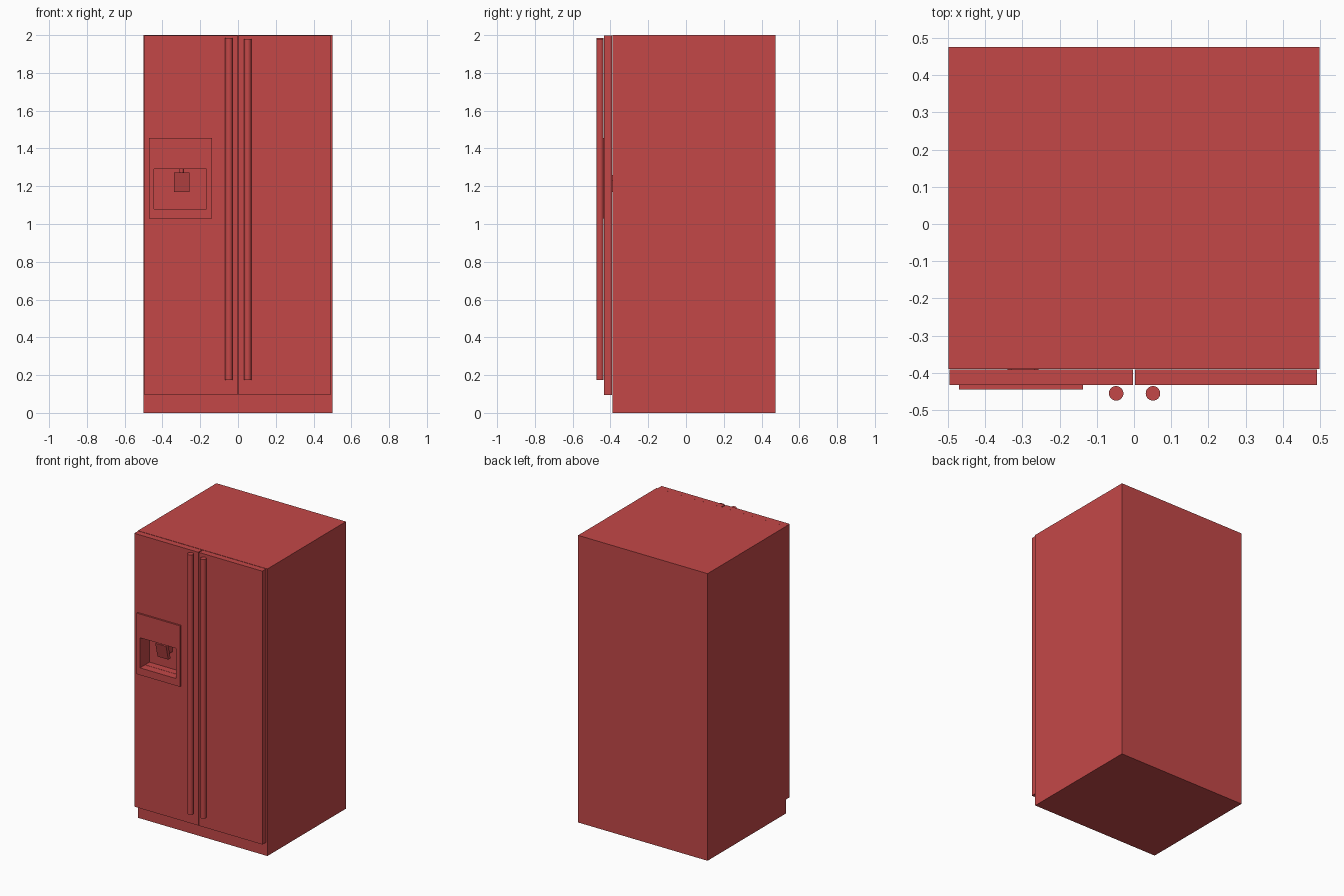
import bpy
import bmesh

cube = bpy.data.objects.get("Cube")
if cube:
    bpy.data.objects.remove(cube, do_unlink=True)

# Single red finish
red = bpy.data.materials.new("red enamel")
red.use_nodes = True
colour = (0.55, 0.064, 0.064, 1)
red.diffuse_color = colour
red.node_tree.nodes["Principled BSDF"].inputs["Base Color"].default_value = colour


def add_object(name, bm):
    mesh = bpy.data.meshes.new(name)
    bm.to_mesh(mesh)
    bm.free()
    mesh.materials.append(red)
    obj = bpy.data.objects.new(name, mesh)
    bpy.context.collection.objects.link(obj)
    return obj


def box(name, x, y, z, slant=0):
    """Box from (min, max) ranges; slant pushes the lower edge backwards."""
    bm = bmesh.new()
    bmesh.ops.create_cube(bm, size=1)
    for v in bm.verts:
        low = v.co.z < 0
        v.co = [r[0] if c < 0 else r[1] for c, r in zip(v.co, (x, y, z))]
        if low:
            v.co.y += slant
    return add_object(name, bm)


def rod(name, x, y, z, radius, sides=32):
    bm = bmesh.new()
    bmesh.ops.create_cone(bm, cap_ends=True, segments=sides, radius1=radius,
                          radius2=radius, depth=z[1] - z[0])
    bmesh.ops.translate(bm, verts=bm.verts, vec=(x, y, sum(z) / 2))
    obj = add_object(name, bm)
    bpy.ops.object.select_all(action='DESELECT')
    obj.select_set(True)
    bpy.context.view_layer.objects.active = obj
    bpy.ops.object.shade_smooth_by_angle()
    return obj


def cut(obj, cutter):
    mod = obj.modifiers.new("recess", 'BOOLEAN')
    mod.operation = 'DIFFERENCE'
    mod.solver = 'EXACT'
    mod.object = cutter
    bpy.ops.object.select_all(action='DESELECT')
    obj.select_set(True)
    bpy.context.view_layer.objects.active = obj
    bpy.ops.object.modifier_apply(modifier=mod.name)


# Cabinet and doors
cabinet = box("cabinet", (-0.499, 0.499), (-0.389, 0.475), (0, 2))
DOOR_Y = (-0.433, -0.391)
freezer_door = box("right_door", (-0.496, -0.003), DOOR_Y, (0.095, 1.999))
box("left_door", (0.003, 0.491), DOOR_Y, (0.095, 1.999))

# Dispenser surround and its recess through door and cabinet front
panel = box("dispenser_panel", (-0.47, -0.137), (-0.445, -0.432), (1.03, 1.455))
cutter = box("recess_cutter", (-0.444, -0.168), (-0.6, -0.34), (1.08, 1.29))
for part in (cabinet, freezer_door, panel):
    cut(part, cutter)
bpy.data.objects.remove(cutter, do_unlink=True)

# Sloping paddle, its arm and the spout above
box("dispenser_paddle", (-0.34, -0.257), (-0.425, -0.4), (1.17, 1.272), slant=0.025)
box("paddle_arm", (-0.33, -0.267), (-0.402, -0.339), (1.2, 1.26))
rod("dispenser_spout", -0.299, -0.405, (1.265, 1.291), 0.012, 16)

# Full-height bar handles
for side, x, top in (("right", -0.048, 1.985), ("left", 0.051, 1.98)):
    rod(side + "_handle", x, -0.455, (0.175, top), 0.0195)
